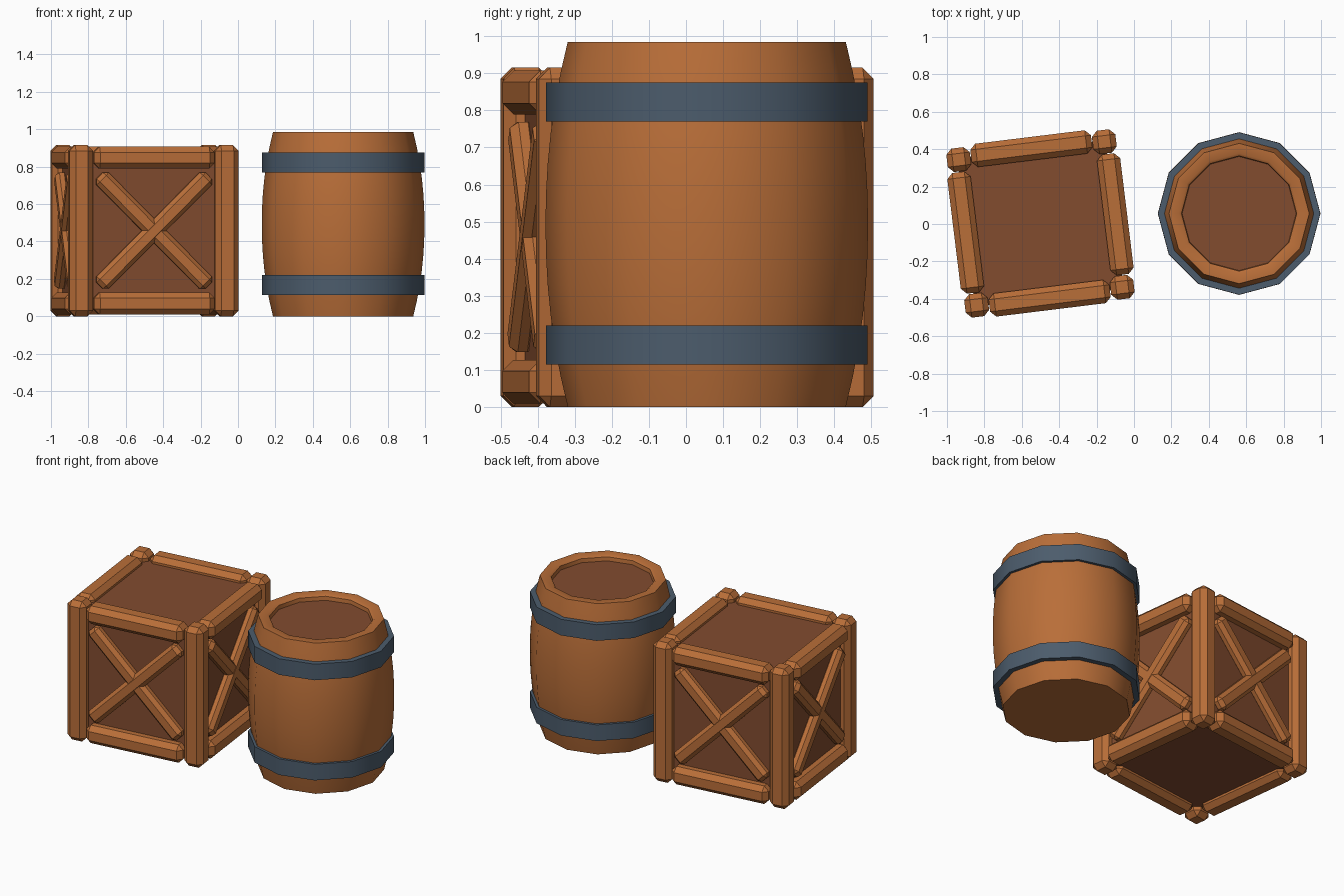
import bpy, bmesh, math
from mathutils import Matrix, Vector

if "Cube" in bpy.data.objects:
    bpy.data.objects.remove(bpy.data.objects["Cube"])


def material(name, rgb):
    m = bpy.data.materials.new(name)
    m.diffuse_color = (*rgb, 1)
    m.use_nodes = True
    m.node_tree.nodes["Principled BSDF"].inputs["Base Color"].default_value = m.diffuse_color
    return m


WOOD = material("warm wood", (0.485, 0.156, 0.040))
PANEL = material("dark wood", (0.223, 0.072, 0.028))
STEEL = material("blue grey steel", (0.072, 0.107, 0.150))

# crate placement: turned 7 degrees about its own centre
CRATE = Matrix.Translation((-0.5, 0.003, 0)) @ Matrix.Rotation(math.radians(7), 4, 'Z')
BARREL = Matrix.Translation((0.562, 0.056, 0))
SIDES = 12


def finish(name, bm, mats, matrix, angle):
    bmesh.ops.recalc_face_normals(bm, faces=bm.faces)
    me = bpy.data.meshes.new(name)
    bm.to_mesh(me)
    bm.free()
    for m in mats:
        me.materials.append(m)
    ob = bpy.data.objects.new(name, me)
    bpy.context.collection.objects.link(ob)
    ob.matrix_world = matrix
    bpy.ops.object.select_all(action='DESELECT')
    ob.select_set(True)
    bpy.context.view_layer.objects.active = ob
    bpy.ops.object.shade_smooth_by_angle(angle=math.radians(angle))
    return ob


def block(name, size, matrix, mat, bevel=0.0):
    """Box of the given size with chamfered edges."""
    bm = bmesh.new()
    bmesh.ops.create_cube(bm, size=1)
    bmesh.ops.scale(bm, vec=Vector(size), verts=bm.verts)
    if bevel:
        bmesh.ops.bevel(bm, geom=bm.edges[:], offset=bevel, segments=1,
                        affect='EDGES', profile=0.5)
    return finish(name, bm, [mat], matrix, 30)


def lathe(name, profile, mats, closed=False, rule=None):
    """Turn (radius, z) points about z; ends are capped unless closed."""
    bm = bmesh.new()
    rings = []
    for r, z in profile:
        rings.append([bm.verts.new((r * math.cos(2 * math.pi * i / SIDES),
                                    r * math.sin(2 * math.pi * i / SIDES), z))
                      for i in range(SIDES)])
    pairs = list(zip(rings, rings[1:]))
    if closed:
        pairs.append((rings[-1], rings[0]))
    for a, b in pairs:
        for i in range(SIDES):
            j = (i + 1) % SIDES
            bm.faces.new((a[i], a[j], b[j], b[i]))
    if not closed:
        bm.faces.new(rings[0])
        bm.faces.new(rings[-1])
    if rule:
        for f in bm.faces:
            f.material_index = rule(f)
    return finish(name, bm, mats, BARREL, 40)


# crate: recessed panels as one inner box
block("crate_panels", (0.80, 0.80, 0.81), CRATE @ Matrix.Translation((0, 0, 0.458)), PANEL)

# crate: four corner posts
for sx in (-1, 1):
    for sy in (-1, 1):
        block("corner_post", (0.126, 0.126, 0.915),
              CRATE @ Matrix.Translation((sx * 0.392, sy * 0.392, 0.4575)), WOOD, 0.03)

# crate: rails and crossed braces on each of the four sides
for k in range(4):
    side = CRATE @ Matrix.Rotation(k * math.pi / 2, 4, 'Z')
    for z in (0.068, 0.848):
        block("rail", (0.65, 0.125, 0.118),
              side @ Matrix.Translation((0, -0.403, z)), WOOD, 0.03)
    for s in (-1, 1):
        block("cross_brace", (0.83, 0.07, 0.092),
              side @ Matrix.Translation((0, -0.416 + 0.001 * s, 0.458))
              @ Matrix.Rotation(s * math.pi / 4, 4, 'Y'), WOOD, 0.022)

# barrel: bulging staves, rim and recessed lid
N = 12
body = []
for i in range(N + 1):
    t = 2 * i / N - 1
    body.append((0.435 - 0.060 * abs(t) ** 2.1, 0.985 * i / N))
body += [(0.322, 0.985), (0.308, 0.975), (0.305, 0.95)]
lathe("barrel_body", body, [WOOD, PANEL],
      rule=lambda f: 1 if len(f.verts) == SIDES and f.calc_center_median().z > 0.5 else 0)

# barrel: two steel hoops
for z0 in (0.115, 0.77):
    lathe("barrel_hoop", [(0.37, z0), (0.434, z0), (0.434, z0 + 0.105), (0.37, z0 + 0.105)],
          [STEEL], closed=True)
